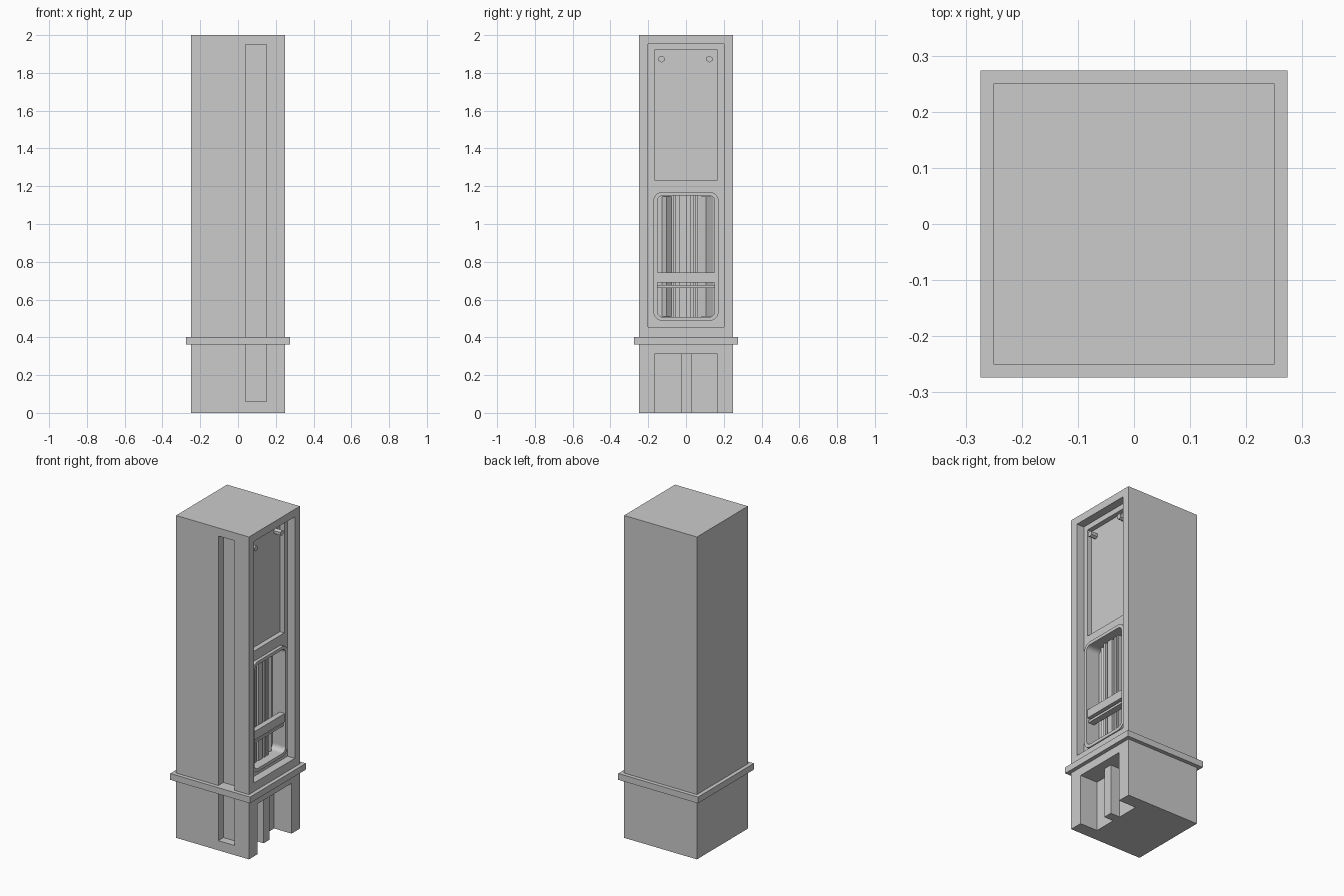
import bpy
import bmesh
from math import cos, sin, pi

cube = bpy.data.objects.get("Cube")
if cube:
    bpy.data.objects.remove(cube, do_unlink=True)

grey = bpy.data.materials.new("plain grey")
grey.use_nodes = True
grey.diffuse_color = (0.6, 0.6, 0.6, 1)
grey.node_tree.nodes["Principled BSDF"].inputs["Base Color"].default_value = (0.6, 0.6, 0.6, 1)


def finish(name, bm):
    """Turn a bmesh into a grey object."""
    bmesh.ops.recalc_face_normals(bm, faces=bm.faces)
    mesh = bpy.data.meshes.new(name)
    bm.to_mesh(mesh)
    bm.free()
    mesh.materials.append(grey)
    obj = bpy.data.objects.new(name, mesh)
    bpy.context.collection.objects.link(obj)
    return obj


def prism(name, points, direction):
    """Extrude a closed outline along a direction."""
    bm = bmesh.new()
    face = bm.faces.new([bm.verts.new(p) for p in points])
    moved = bmesh.ops.extrude_face_region(bm, geom=[face], use_keep_orig=True)["geom"]
    verts = [g for g in moved if isinstance(g, bmesh.types.BMVert)]
    bmesh.ops.translate(bm, vec=direction, verts=verts)
    return finish(name, bm)


def box(name, x, y, z):
    outline = [(x[0], y[0], z[0]), (x[1], y[0], z[0]), (x[1], y[1], z[0]), (x[0], y[1], z[0])]
    return prism(name, outline, (0, 0, z[1] - z[0]))


def rounded(x, y, z, radius, steps=5):
    """Rounded rectangle outline facing +x."""
    points = []
    corners = [(y[1], z[1], -1, -1), (y[0], z[1], 1, -1), (y[0], z[0], 1, 1), (y[1], z[0], -1, 1)]
    for quarter, (cy, cz, sy, sz) in enumerate(corners):
        for i in range(steps + 1):
            a = (quarter + i / steps) * pi / 2
            points.append((x, cy + sy * radius + radius * cos(a), cz + sz * radius + radius * sin(a)))
    return points


def cut(target, cutters):
    """Subtract cutters, bake the result and remove the cutters."""
    for c in cutters:
        c.hide_render = True
        mod = target.modifiers.new("cut", 'BOOLEAN')
        mod.operation, mod.solver, mod.object = 'DIFFERENCE', 'EXACT', c
    graph = bpy.context.evaluated_depsgraph_get()
    mesh = bpy.data.meshes.new_from_object(target.evaluated_get(graph))
    target.modifiers.clear()
    target.data = mesh
    for c in cutters:
        bpy.data.objects.remove(c, do_unlink=True)


BACK = 0.13
window_y, window_z = (-0.152, 0.152), (0.507, 1.15)

# Tower body with front groove, side recess, upper panel, window and base notch
body = box("tower_body", (-0.25, 0.25), (-0.25, 0.25), (0, 2))
cut(body, [
    box("groove_cutter", (0.04, 0.15), (-0.3, -0.2), (0.06, 1.95)),
    box("recess_cutter", (0.2, 0.3), (-0.2, 0.2), (0.455, 1.953)),
    box("panel_cutter", (0.17, 0.28), (-0.168, 0.168), (1.232, 1.92)),
    prism("window_cutter", rounded(BACK, window_y, window_z, 0.03), (0.13, 0, 0)),
    box("notch_cutter", (BACK, 0.3), (-0.168, 0.168), (-0.1, 0.312)),
])

# Collar band
box("collar", (-0.274, 0.274), (-0.274, 0.274), (0.363, 0.402))

# Raised window rim
rim = prism("window_rim", rounded(0.195, (-0.173, 0.173), (0.487, 1.17), 0.05), (0.025, 0, 0))
cut(rim, [prism("rim_cutter", rounded(0.15, window_y, window_z, 0.03), (0.12, 0, 0))])

# Upright posts inside the window
for i, (y0, y1) in enumerate([(-0.07, -0.052), (-0.035, 0.005), (0.02, 0.04), (0.05, 0.063)]):
    box(f"window_post_{i + 1}", (BACK - 0.005, 0.165), (y0, y1), (0.5, 1.155))

# Angled ridges at the sides of the window
for side, ys in (("right", (-0.13, -0.102, -0.075)), ("left", (0.064, 0.105, 0.148))):
    outline = [(BACK - 0.002, ys[0], 0.51), (BACK + 0.025, ys[1], 0.51), (BACK - 0.002, ys[2], 0.51)]
    prism(f"{side}_ridge", outline, (0, 0, 0.635))

# Crossbar and ledge over the window
box("crossbar", (0.18, 0.214), (-0.155, 0.152), (0.69, 0.742))
box("ledge", (0.165, 0.205), (-0.155, 0.152), (0.662, 0.677))

# Hexagonal pegs at the top of the panel
for side, y in (("right", -0.13), ("left", 0.124)):
    ring = [(0.165, y + 0.018 * sin(k * pi / 3), 1.873 + 0.018 * cos(k * pi / 3)) for k in range(6)]
    prism(f"{side}_peg", ring, (0.05, 0, 0))

# Divider in the base notch
box("notch_divider", (BACK - 0.01, 0.195), (-0.027, 0.03), (0, 0.315))
